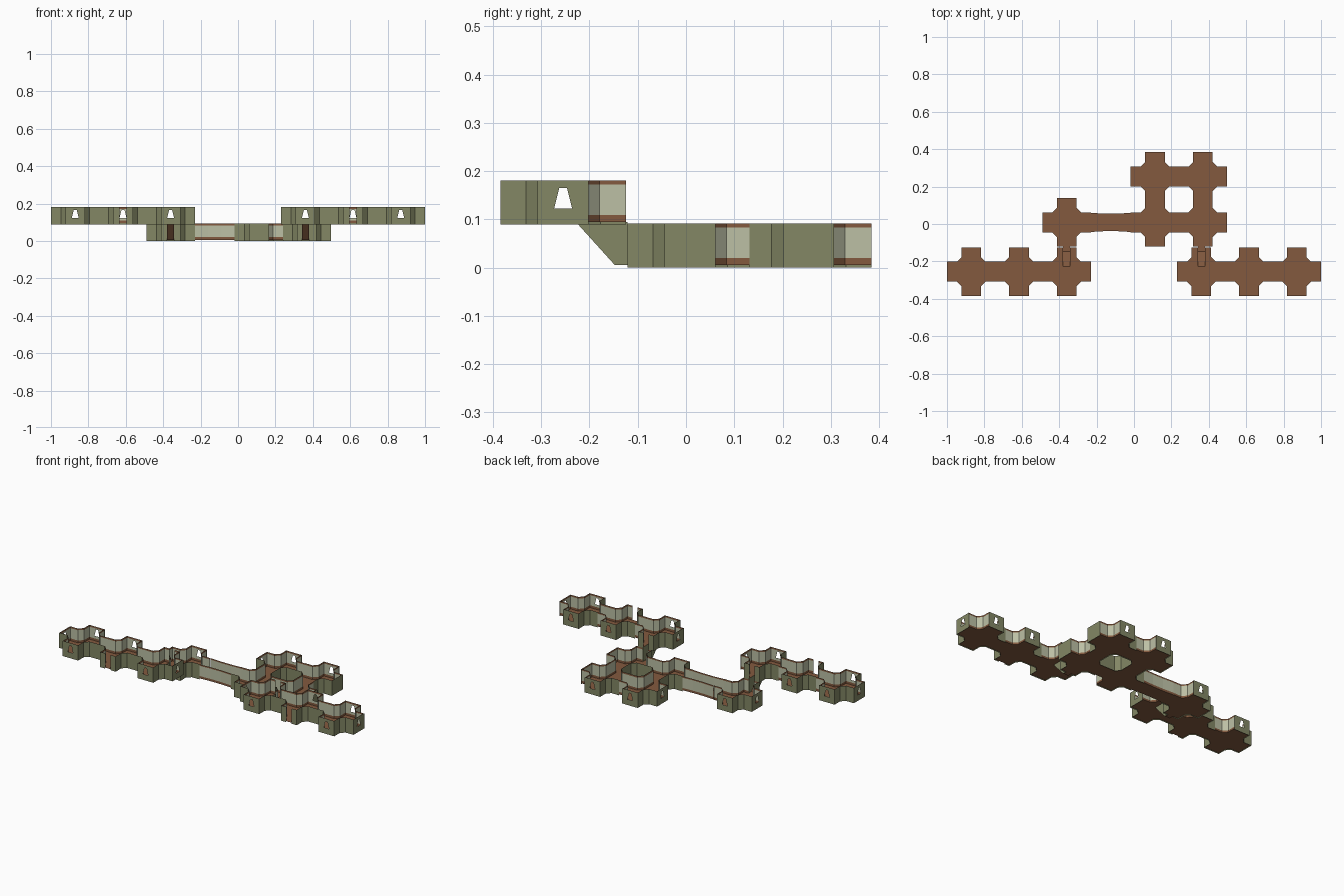
import bpy

if "Cube" in bpy.data.objects:
    bpy.data.objects.remove(bpy.data.objects["Cube"])

# ---------- colours ----------
def make_mat(name, rgb):
    m = bpy.data.materials.new(name)
    lin = [((c / 255 + 0.055) / 1.055) ** 2.4 for c in rgb]
    m.diffuse_color = (*lin, 1)
    m.use_nodes = True
    m.node_tree.nodes["Principled BSDF"].inputs["Base Color"].default_value = m.diffuse_color
    return m

MATS = [make_mat("brown_wood", (131, 90, 63)),
        make_mat("pale_plaster", (188, 192, 165)),
        make_mat("olive_stone", (131, 135, 101))]
BROWN, PALE, OLIVE = 0, 1, 2

# ---------- room dimensions ----------
L, A, C = 0.130, 0.053, 0.077      # arm reach, arm half width, start of corner chamfer
GAP = 0.003                        # distance between outer and inner skin
H, FLOOR = 0.092, 0.006
WIN_Z0, WIN_Z1, WIN_B, WIN_T = 0.034, 0.076, 0.0185, 0.008
DOOR = 0.0185
INNER = [(FLOOR, 0.02, BROWN), (0.02, 0.083, PALE), (0.083, H, BROWN)]
OUTER = [(0, H, OLIVE)]


def make_object(name, faces):
    """faces: list of (points, material index)"""
    verts, polys = [], []
    for pts, _ in faces:
        polys.append(range(len(verts), len(verts) + len(pts)))
        verts += pts
    me = bpy.data.meshes.new(name)
    me.from_pydata(verts, [], [list(p) for p in polys])
    for m in MATS:
        me.materials.append(m)
    for poly, (_, mat) in zip(me.polygons, faces):
        poly.material_index = mat
    ob = bpy.data.objects.new(name, me)
    bpy.context.collection.objects.link(ob)
    return ob


def panel(p, q, bands, kind="wall", off=0.0):
    """Upright wall from p to q in colour bands, with optional window or door gap."""
    length = ((q[0] - p[0]) ** 2 + (q[1] - p[1]) ** 2) ** 0.5
    mid = length / 2 + off

    def at(s, z):
        t = s / length
        return (p[0] + (q[0] - p[0]) * t, p[1] + (q[1] - p[1]) * t, z)

    def quad(s0, s1, z0, z1, mat):
        return ([at(s0, z0), at(s1, z0), at(s1, z1), at(s0, z1)], mat)

    out = []
    for z0, z1, mat in bands:
        if kind == "door":
            out += [quad(0, mid - DOOR, z0, z1, mat), quad(mid + DOOR, length, z0, z1, mat)]
        elif kind == "window" and z0 < WIN_Z0 and z1 > WIN_Z1:
            out += [quad(0, length, z0, WIN_Z0, mat), quad(0, length, WIN_Z1, z1, mat)]
            for side, edge in ((-1, 0), (1, length)):
                out.append(([at(edge, WIN_Z0), at(mid + side * WIN_B, WIN_Z0),
                             at(mid + side * WIN_T, WIN_Z1), at(edge, WIN_Z1)], mat))
        else:
            out.append(quad(0, length, z0, z1, mat))
    return out


def turn(k, u, v):
    return [(u, v), (-v, u), (-u, -v), (v, -u)][k % 4]


def place(faces, x, y, z):
    return [([(a + x, b + y, c + z) for a, b, c in pts], m) for pts, m in faces]


def room(name, x, y, z, ends, bare=0, off=0.0, notch=None):
    """Cross-shaped room. ends: east, north, west, south = kind, or a number for an open arm.
    bare = corner without outer skin; notch = arm whose floor has the stair hole."""
    reach = [e if isinstance(e, float) else L for e in ends]
    # floor
    outline = []
    for k in range(4):
        r = reach[k]
        outline.append(turn(k, r, -A))
        if notch == k:
            outline += [turn(k, u, v) for u, v in
                        ((r, -DOOR), (0.026, -DOOR), (0.026, DOOR), (r, DOOR))]
        outline += [turn(k, r, A), turn(k, C, A), turn(k, A, C)]
    make_object(name + "_floor", place([([(u, v, FLOOR) for u, v in outline], BROWN)], x, y, z))
    # inner and outer skins
    for part, d, bands in (("_inner_wall", GAP, INNER), ("_outer_wall", 0, OUTER)):
        a, c = A - d, C - 0.414 * d
        faces = []
        for k in range(4):
            if not (part == "_outer_wall" and k == bare):
                pts = [turn(k, u, v) for u, v in
                       ((reach[k], a), (c, a), (a, c), (a, reach[(k + 1) % 4]))]
                for p, q in zip(pts, pts[1:]):
                    faces += panel(q, p, bands) if d == 0 else panel(p, q, bands)
            if not isinstance(ends[k], float):
                p, q = turn(k, L - d, -a), turn(k, L - d, a)
                faces += panel(p, q, bands, ends[k], off if ends[k] == "door" else 0)
        make_object(name + part, place(faces, x, y, z))


# ---------- upper wings ----------
UP, UY, PX, PY = 0.089, -0.2545, 0.1275, 0.1228
LEFT_X, RIGHT_X = (-0.87, -0.615, -0.36), (0.36, 0.615, 0.87)
room("left_wing_end_room", LEFT_X[0], UY, UP, (PX, "window", "window", "window"))
room("left_wing_middle_room", LEFT_X[1], UY, UP, (PX, "window", PX, "door"))
room("left_wing_stair_room", LEFT_X[2], UY, UP, ("window", "door", PX, "window"), notch=1)
room("right_wing_stair_room", RIGHT_X[0], UY, UP, (PX, "door", "window", "window"), notch=1)
room("right_wing_middle_room", RIGHT_X[1], UY, UP, (PX, "window", PX, "door"))
room("right_wing_end_room", RIGHT_X[2], UY, UP, ("window", "window", PX, "window"))

# ---------- lower rooms ----------
Y0, Y1 = 0.0085, 0.254
room("lower_left_room", -0.36, Y0, 0, (L, "window", "window", "door"))
room("lower_centre_room", 0.112, Y0, 0, (0.128, PY, L, "wall"), bare=3)
room("lower_right_room", 0.368, Y0, 0, ("wall", PY, 0.128, "door"), off=-0.008)
room("back_centre_room", 0.112, Y1, 0, (0.128, "window", "window", PY))
room("back_right_room", 0.368, Y1, 0, ("wall", "window", 0.128, PY))

# ---------- corridor: slightly waisted, inner skin only ----------
x0, x1 = -0.36 + L, 0.112 - L
prof = [(x0, 0.051), (x0 + 0.07, 0.047), (x1 - 0.07, 0.047), (x1, 0.051)]
front = [(x, Y0 - w) for x, w in prof]
back = [(x, Y0 + w) for x, w in reversed(prof)]
make_object("corridor_floor", [([(x, y, FLOOR) for x, y in front + back], BROWN)])
walls = []
for line in (front, back):
    for p, q in zip(line, line[1:]):
        walls += panel(p, q, INNER)
make_object("corridor_walls", walls)

# ---------- stair ramps between the levels ----------
for side, sx in (("left", LEFT_X[2]), ("right", RIGHT_X[0])):
    top = UP + FLOOR
    path = [(-0.1215, FLOOR), (-0.148, FLOOR), (UY + 0.026, top)]
    faces = []
    for (ya, za), (yb, zb) in zip(path, path[1:]):
        faces.append(([(sx - DOOR, ya, za), (sx - DOOR, yb, zb),
                       (sx + DOOR, yb, zb), (sx + DOOR, ya, za)], BROWN))
    make_object(side + "_ramp", faces)
    cheeks = [([(sx + s * DOOR, y, z) for y, z in path + [(-0.1215, top)]][::s], OLIVE)
              for s in (-1, 1)]
    make_object(side + "_ramp_sides", cheeks)
